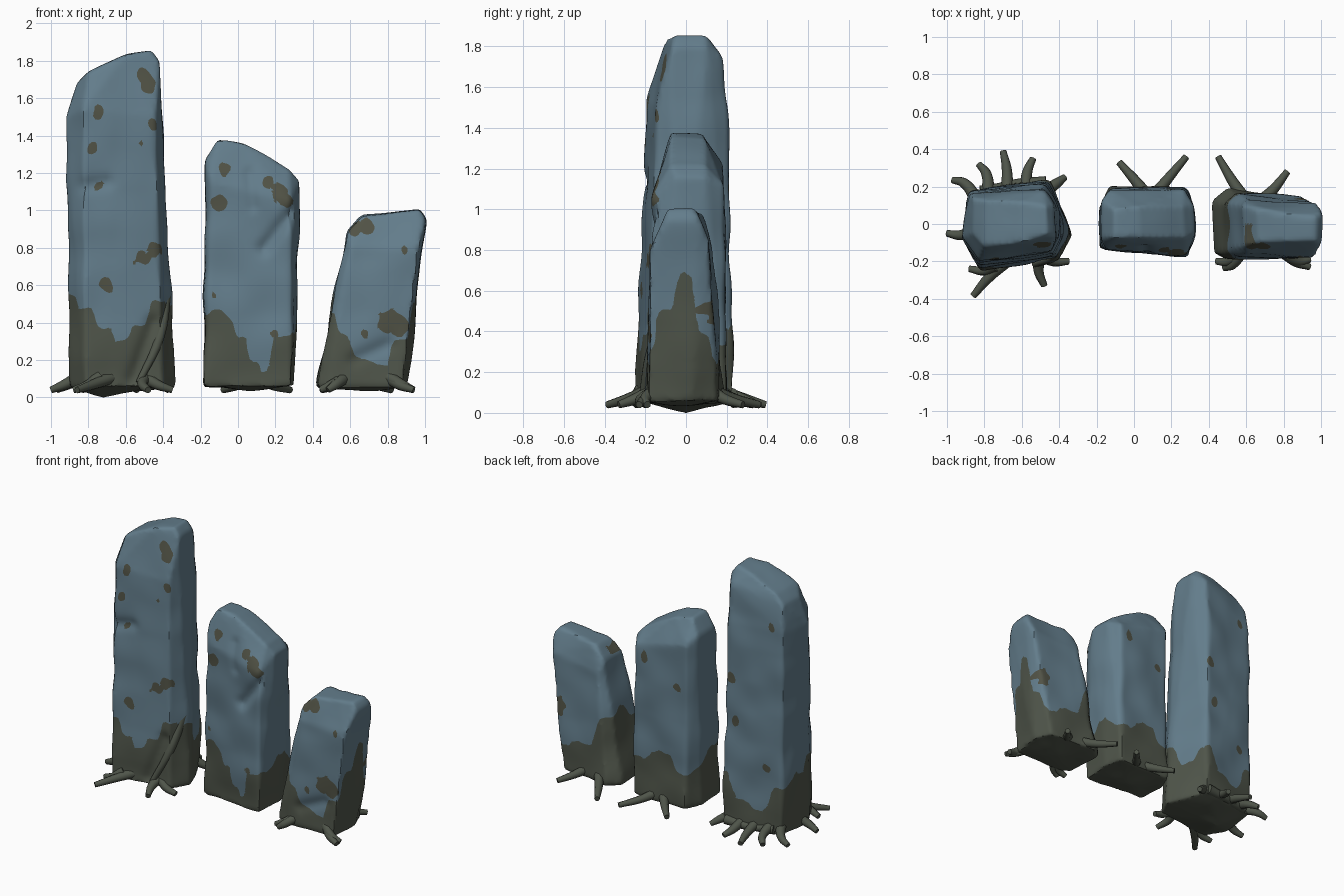
import bpy, bmesh, math
from mathutils import Vector, noise

cube = bpy.data.objects.get("Cube")
if cube:
    bpy.data.objects.remove(cube, do_unlink=True)


def material(name, color):
    mat = bpy.data.materials.new(name)
    mat.use_nodes = True
    mat.diffuse_color = (*color, 1)
    bsdf = mat.node_tree.nodes["Principled BSDF"]
    bsdf.inputs["Base Color"].default_value = (*color, 1)
    bsdf.inputs["Roughness"].default_value = 0.9
    return mat


STONE = material("blue grey stone", (0.125, 0.205, 0.26))
MOSS = material("dark moss", (0.078, 0.09, 0.068))
LICHEN = material("brown lichen", (0.082, 0.085, 0.06))


def add_object(name, mesh):
    obj = bpy.data.objects.new(name, mesh)
    bpy.context.scene.collection.objects.link(obj)
    return obj


def baked(obj):
    """Replace an object's data by its evaluated mesh."""
    bpy.context.view_layer.update()
    graph = bpy.context.evaluated_depsgraph_get()
    mesh = bpy.data.meshes.new_from_object(obj.evaluated_get(graph))
    name = obj.name
    bpy.data.objects.remove(obj, do_unlink=True)
    mesh.name = name
    return add_object(name, mesh)


def wobble(co, scale, seed=0.0):
    return noise.noise(co * scale + Vector((seed, seed, seed)))


def moss_field(co, anchors):
    """Positive below the ragged moss line set by the (x, y, height) anchors."""
    total = weight = 0
    for x, y, h in anchors:
        w = 1 / (math.hypot(co.x - x, co.y - y) ** 4 + 1e-6)
        total += w * h
        weight += w
    ragged = 0.04 * wobble(co, 9) + 0.02 * wobble(co, 24, 5)
    return total / weight + ragged - co.z


def spot_field(co, front, back):
    """Positive inside the lichen spots, given as (x, z, radius)."""
    best = -1
    for x, z, r in (front if co.y < 0 else back):
        dx = co.x - x + 0.7 * r * wobble(co, 16, 3)
        dz = co.z - z + 0.7 * r * wobble(co, 16, 8)
        best = max(best, r - math.hypot(dx, 0.8 * dz))
    return best


def groove_depth(co, grooves):
    depth = 0
    for a, b, width, amount in grooves:
        p, a, b = Vector((co.x, co.z)), Vector(a), Vector(b)
        t = min(1, max(0, (p - a).dot(b - a) / (b - a).length_squared))
        d = (p - a.lerp(b, t)).length
        depth += amount * math.exp(-(d / width) ** 2)
    return depth


def split_along(bm, field):
    """Cut the mesh along the zero contour of a field."""
    bmesh.ops.triangulate(bm, faces=bm.faces[:])
    value = {v: field(v.co) for v in bm.verts}
    cuts = []
    for e in bm.edges[:]:
        a, b = e.verts
        fa, fb = value[a], value[b]
        if fa * fb < 0:
            t = min(0.95, max(0.05, fa / (fa - fb)))
            cuts.append(bmesh.utils.edge_split(e, a, t)[1])
    bmesh.ops.connect_verts(bm, verts=cuts)


def standing_stone(name, foot, crown, belly, anchors, front, back, grooves):
    # Hull of the foot outline and the chipped crown
    bm = bmesh.new()
    for co in [(x, y, 0.055) for x, y in foot] + crown + [belly]:
        bm.verts.new(co)
    bmesh.ops.convex_hull(bm, input=bm.verts[:])
    bmesh.ops.recalc_face_normals(bm, faces=bm.faces[:])
    mesh = bpy.data.meshes.new(name)
    bm.to_mesh(mesh)
    bm.free()
    obj = add_object(name, mesh)
    remesh = obj.modifiers.new("even", "REMESH")
    remesh.mode = "VOXEL"
    remesh.voxel_size = 0.018
    soft = obj.modifiers.new("worn", "SMOOTH")
    soft.factor, soft.iterations = 0.5, 2
    obj = baked(obj)
    obj.data.materials.clear()
    for mat in (STONE, MOSS, LICHEN):
        obj.data.materials.append(mat)

    # Weathered surface
    bm = bmesh.new()
    bm.from_mesh(obj.data)
    bm.normal_update()
    moves = []
    for v in bm.verts:
        push = 0.014 * wobble(v.co, 4.5) - 0.003
        if v.normal.y < -0.4:
            push -= groove_depth(v.co, grooves)
        moves.append((v, v.normal * push))
    for v, move in moves:
        v.co += move

    # Moss and lichen boundaries
    moss = lambda co: moss_field(co, anchors)
    spots = lambda co: spot_field(co, front, back)
    split_along(bm, moss)
    split_along(bm, spots)
    for f in bm.faces:
        mid = f.calc_center_median()
        f.smooth = True
        f.material_index = 1 if moss(mid) > 0 else 2 if spots(mid) > 0 else 0
    bm.to_mesh(obj.data)
    bm.free()
    obj.data.set_sharp_from_angle(angle=math.radians(38))


def root(name, path, thick=0.036):
    """Tapering root; plan points get a height falling towards the tip."""
    curve = bpy.data.curves.new(name, "CURVE")
    curve.dimensions = "3D"
    curve.bevel_depth, curve.bevel_resolution = thick, 2
    curve.use_fill_caps = True
    curve.resolution_u = 5
    curve.materials.append(MOSS)
    spline = curve.splines.new("BEZIER")
    spline.bezier_points.add(len(path) - 1)
    for i, (bp, co) in enumerate(zip(spline.bezier_points, path)):
        t = i / (len(path) - 1)
        bp.co = co if len(co) == 3 else (*co, 0.11 - 0.1 * t + 0.03 * t * t)
        bp.radius = 1 - 0.5 * t
        bp.handle_left_type = bp.handle_right_type = "AUTO"
    obj = baked(add_object(name, curve))
    for p in obj.data.polygons:
        p.use_smooth = True
    obj.data.set_sharp_from_angle(angle=math.radians(50))


standing_stone(
    "tall_stone",
    [(-.88, .18), (-.45, .24), (-.33, -.06), (-.4, -.2), (-.82, -.26), (-.9, -.1)],
    [(-.88, .17, 1.5), (-.48, .21, 1.5), (-.41, .04, 1.6), (-.44, -.15, 1.5),
     (-.83, -.2, 1.54), (-.925, -.07, 1.5), (-.87, -.05, 1.68), (-.86, .14, 1.69),
     (-.8, -.12, 1.74), (-.8, .13, 1.75), (-.6, -.1, 1.835), (-.6, .12, 1.835),
     (-.46, -.06, 1.86), (-.47, .1, 1.86), (-.415, -.07, 1.8), (-.42, .1, 1.8),
     (-.48, .18, 1.75)],
    (-.72, 0, 0),
    [(-.9, 0, .45), (-.88, -.1, .56), (-.8, -.25, .48), (-.72, -.24, .38),
     (-.62, -.23, .29), (-.53, -.22, .4), (-.42, -.2, .53), (-.34, -.05, .48),
     (-.39, .1, .3), (-.45, .23, .42), (-.6, .22, .25), (-.72, .2, .22), (-.86, .18, .4)],
    [(-.5, 1.72, .035), (-.48, 1.67, .035), (-.75, 1.52, .034), (-.78, 1.34, .032),
     (-.46, 1.46, .028), (-.52, 1.36, .01), (-.75, 1.13, .025), (-.51, .75, .038),
     (-.45, .79, .034), (-.7, .6, .035)],
    [(-.79, 1.52, .025), (-.5, 1.1, .03), (-.54, .8, .03), (-.77, .52, .025)],
    [((-.82, 1.13), (-.7, 1.15), .04, .015), ((-.45, .4), (-.56, .1), .04, .02)])

standing_stone(
    "middle_stone",
    [(-.19, .08), (-.13, .2), (.28, .2), (.31, .05), (.29, -.18), (-.18, -.13)],
    [(-.175, -.08, 1.27), (-.175, .12, 1.27), (-.11, -.07, 1.38), (-.11, .08, 1.38),
     (.03, -.07, 1.36), (.03, .1, 1.36), (.28, -.08, 1.225), (.27, .1, 1.23),
     (.33, -.05, 1.16), (.325, .1, 1.16), (-.13, .18, 1.22), (.27, .19, 1.12),
     (.28, -.17, 1.05), (-.15, -.14, 1.15)],
    (.05, 0, .035),
    [(-.19, -.1, .45), (-.1, -.14, .5), (-.05, -.14, .42), (.02, -.15, .3),
     (.08, -.16, .2), (.14, -.16, .11), (.21, -.17, .36), (.29, -.17, .34),
     (.31, .05, .42), (.27, .2, .33), (.06, .2, .42), (-.13, .2, .3)],
    [(-.07, 1.22, .028), (-.1, 1.04, .038), (.17, 1.14, .035), (.22, 1.1, .04),
     (.26, 1.05, .032), (-.13, .54, .014), (.2, .34, .02)],
    [(.2, 1.05, .028), (-.06, .9, .025)],
    [((.14, .8), (.28, .98), .04, .025), ((.06, 1.2), (.08, 1.02), .03, .012)])

standing_stone(
    "leaning_stone",
    [(.415, -.16), (.415, .12), (.5, .19), (.86, .16), (.915, .03), (.88, -.19), (.48, -.19)],
    [(.58, -.12, .89), (.58, .1, .89), (.66, -.1, .97), (.66, .08, .97),
     (.86, -.1, 1.0), (.86, .05, 1.0), (.97, -.09, 1.005), (.97, .04, 1.005),
     (1.005, -.1, .95), (1.005, .06, .95), (.98, .11, .85), (.97, -.18, .8),
     (.6, -.17, .8), (.6, .14, .8)],
    (.66, 0, .03),
    [(.45, 0, .55), (.49, -.18, .45), (.57, -.18, .34), (.64, -.18, .2),
     (.75, -.18, .17), (.88, -.18, .3), (.94, -.1, .5), (.95, 0, .68),
     (.93, .08, .4), (.88, .15, .24), (.7, .17, .3), (.5, .18, .5)],
    [(.63, .9, .035), (.69, .91, .032), (.89, .79, .018), (.8, .4, .055), (.85, .39, .05),
     (.68, .34, .02)],
    [(.9, .5, .05)],
    [((.62, .2), (.8, .28), .04, .015)])

# Roots spreading from the feet of the stones
ROOTS = {
    "tall_root": [
        [(-.84, .13), (-.91, .22), (-.97, .235)], [(-.78, .15), (-.79, .27), (-.83, .32)],
        [(-.68, .15), (-.68, .29), (-.7, .39)], [(-.58, .16), (-.57, .28), (-.54, .35)],
        [(-.48, .17), (-.41, .22), (-.37, .25)], [(-.85, -.04), (-.93, -.06), (-1, -.05)],
        [(-.66, -.18), (-.78, -.29), (-.86, -.385)], [(-.74, -.22), (-.8, -.25), (-.88, -.24)],
        [(-.5, -.16), (-.51, -.25), (-.48, -.33)], [(-.5, -.16), (-.43, -.2), (-.35, -.2)],
        [(-.39, -.06, .56), (-.42, -.165, .32), (-.53, -.215, .08)]],
    "tall_skirt": [
        [(-.82, .17, .09), (-.65, .2, .08), (-.47, .22, .09)],
        [(-.47, .22, .09), (-.65, .21, .08), (-.82, .17, .09)]],
    "middle_root": [
        [(.08, .14), (.0, .24), (-.08, .33)], [(.1, .14), (.18, .24), (.28, .36)]],
    "leaning_root": [
        [(.6, .12), (.52, .24), (.45, .36)], [(.68, .12), (.75, .19), (.82, .28)],
        [(.58, -.14), (.5, -.2), (.44, -.2)], [(.58, -.14), (.52, -.22), (.48, -.235)],
        [(.8, -.14), (.86, -.2), (.94, -.23)], [(.8, -.15), (.88, -.2), (.94, -.19)]],
}
for name, paths in ROOTS.items():
    for i, path in enumerate(paths):
        root(f"{name}_{i + 1}", path)
